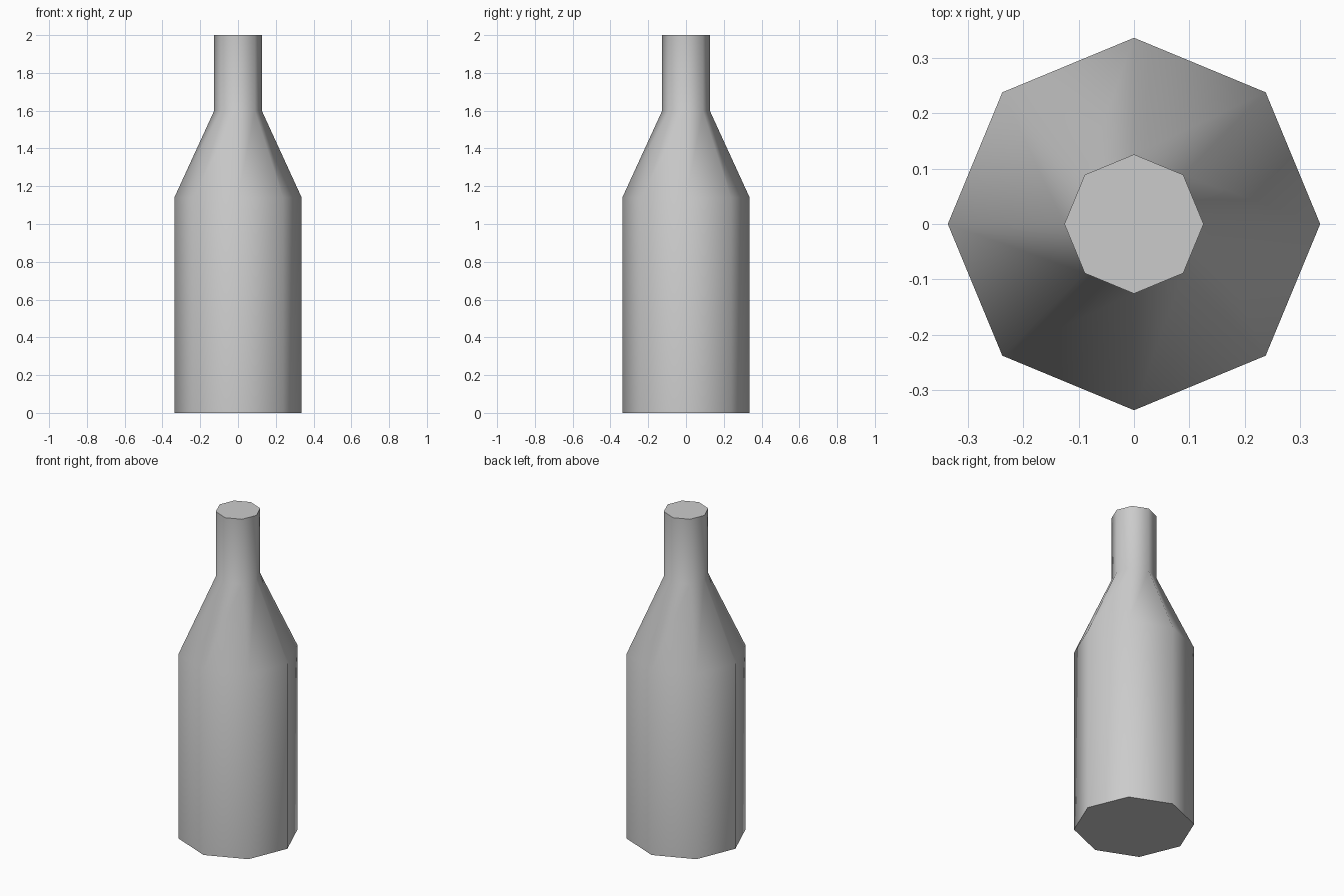
import bpy, bmesh
from math import cos, sin, pi, radians

if "Cube" in bpy.data.objects:
    bpy.data.objects.remove(bpy.data.objects["Cube"])

SIDES = 8
# Bottle profile: (radius, height)
PROFILE = [(0.337, 0.0), (0.337, 1.14), (0.126, 1.6), (0.126, 2.0)]

bm = bmesh.new()
rings = [[bm.verts.new((r * cos(2 * pi * i / SIDES), r * sin(2 * pi * i / SIDES), z))
          for i in range(SIDES)] for r, z in PROFILE]

# Body, shoulder and neck walls
for low, high in zip(rings, rings[1:]):
    for i in range(SIDES):
        j = (i + 1) % SIDES
        bm.faces.new((low[i], low[j], high[j], high[i]))

# Flat base and top
bm.faces.new(rings[0][::-1])
bm.faces.new(rings[-1])

mesh = bpy.data.meshes.new("bottle")
bm.to_mesh(mesh)
bm.free()
bottle = bpy.data.objects.new("bottle", mesh)
bpy.context.collection.objects.link(bottle)

# Smooth walls, sharp rims
bpy.context.view_layer.objects.active = bottle
bottle.select_set(True)
bpy.ops.object.shade_smooth_by_angle(angle=radians(60))
